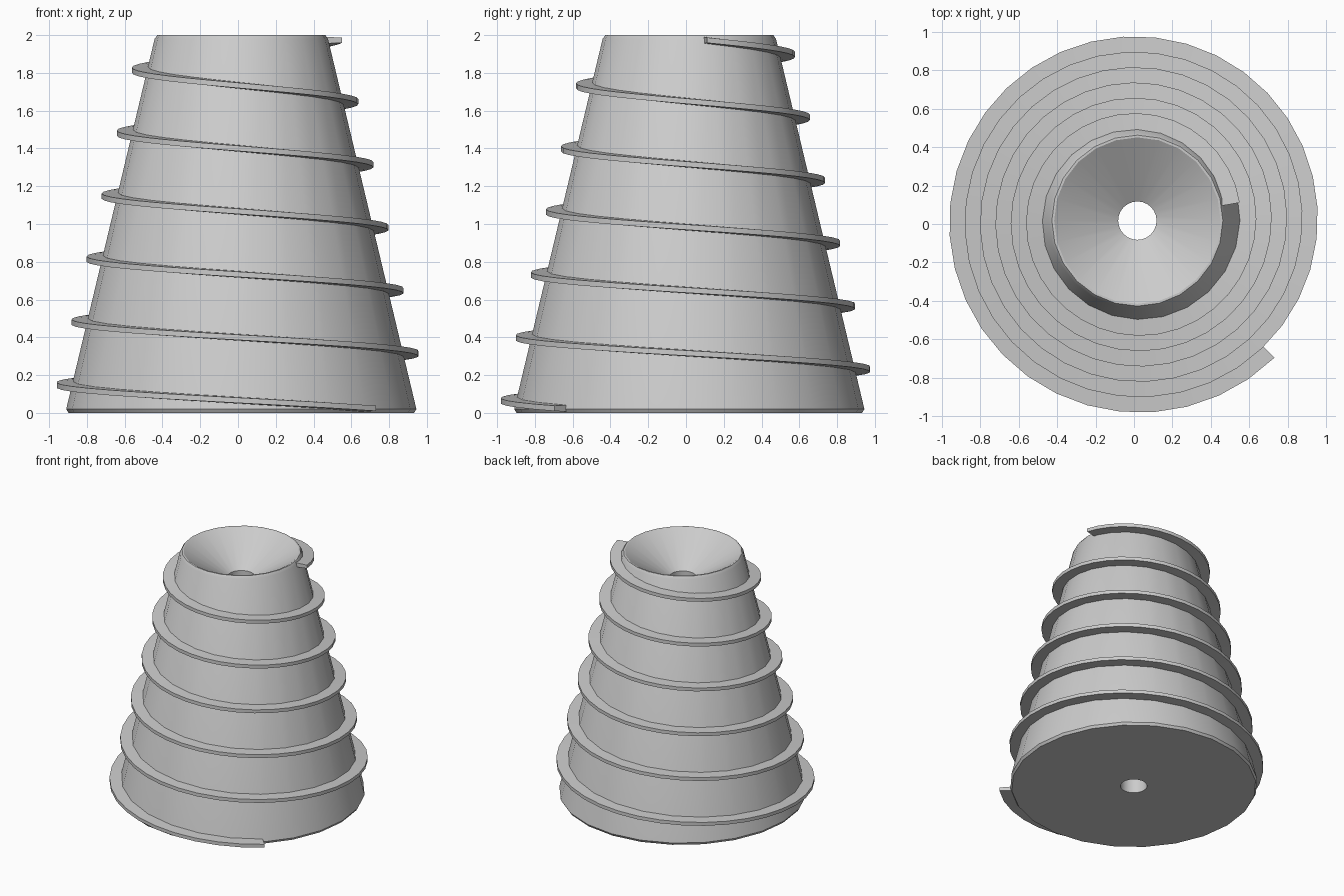
import bpy, bmesh
from math import sin, cos, tau, radians

if "Cube" in bpy.data.objects:
    bpy.data.objects.remove(bpy.data.objects["Cube"])

CX = CY = 0.0175          # cone axis
SIDES = 24                # body facets
TURNS = 2105 / 360        # thread turns
PITCH = 1 / 3
START = radians(-45)


def sweep(name, rings, closed):
    """Skin a list of cross-section loops into a solid; cap the ends if open."""
    bm = bmesh.new()
    loops = [[bm.verts.new(p) for p in ring] for ring in rings]
    n, m = len(loops), len(loops[0])
    for i in range(n if closed else n - 1):
        a, b = loops[i], loops[(i + 1) % n]
        for j in range(m):
            k = (j + 1) % m
            bm.faces.new((a[j], a[k], b[k], b[j]))
    if not closed:
        bm.faces.new(loops[0])
        bm.faces.new(loops[-1][::-1])
    bmesh.ops.recalc_face_normals(bm, faces=bm.faces)
    mesh = bpy.data.meshes.new(name)
    bm.to_mesh(mesh)
    bm.free()
    ob = bpy.data.objects.new(name, mesh)
    bpy.context.collection.objects.link(ob)
    bpy.ops.object.select_all(action='DESELECT')
    ob.select_set(True)
    bpy.context.view_layer.objects.active = ob
    bpy.ops.object.shade_smooth_by_angle(angle=radians(25))
    return ob


def ring(profile, a):
    return [(CX + r * cos(a), CY + r * sin(a), z) for r, z in profile]


# Tapered body with funnel top, through hole and small edge bevels
body = [(0.10, 0), (0.915, 0), (0.927, 0.02), (0.459, 1.98),
        (0.445, 2.0), (0.433, 2.0), (0.10, 1.79)]
sweep("cone_body", [ring(body, tau * i / SIDES) for i in range(SIDES)], True)

# Spiral thread: climbs clockwise seen from above, shrinking with the cone
steps = 210
rings = []
for i in range(steps + 1):
    t = TURNS * i / steps
    z = 0.024 + PITCH * t
    r = 1.009 - 0.08 * t
    section = [(r - 0.11, z - 0.018), (r, z - 0.014),
               (r, z + 0.014), (r - 0.11, z + 0.018)]
    rings.append(ring(section, START - tau * t))
sweep("spiral_thread", rings, False)
